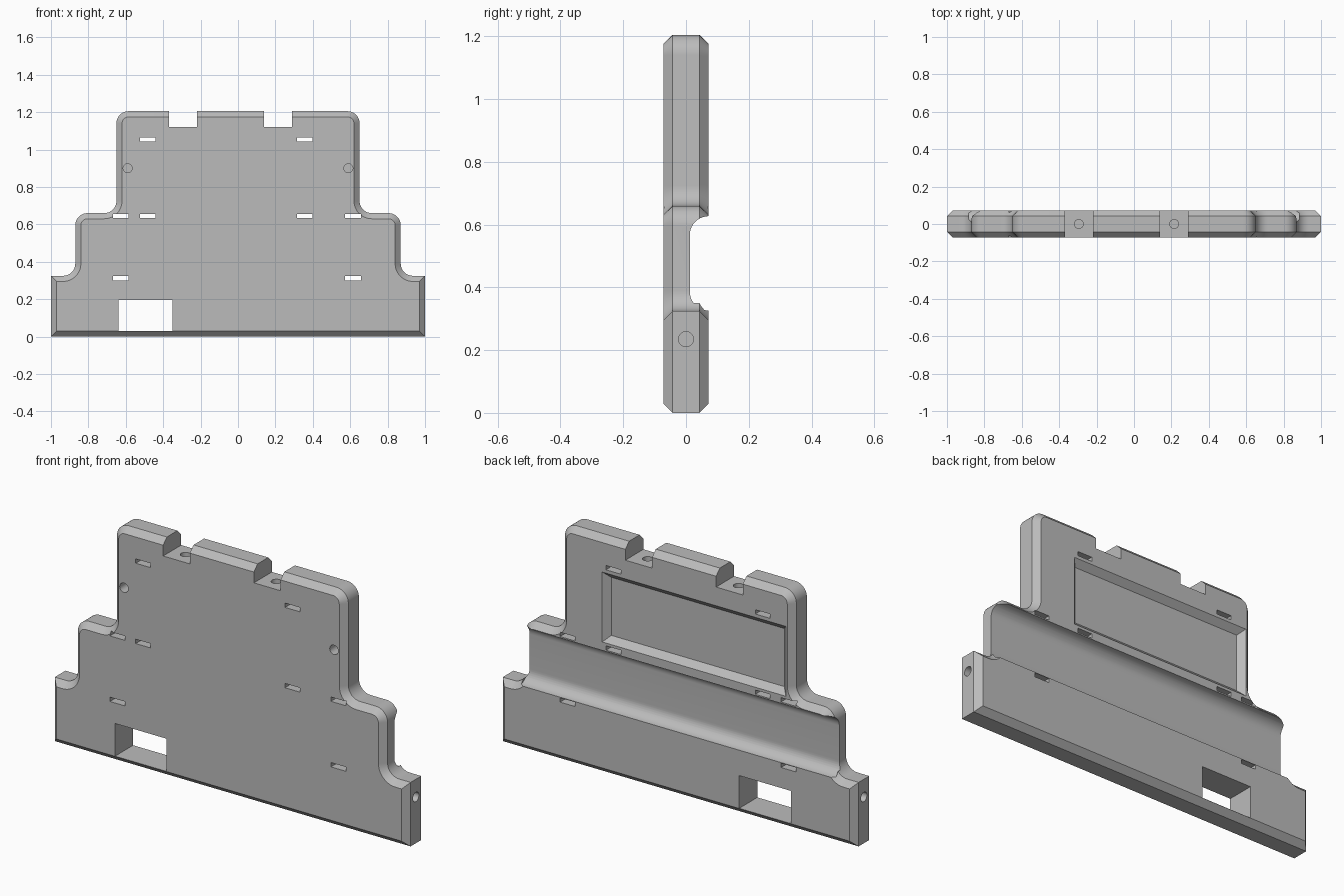
import bpy, bmesh, math
from mathutils import Vector, Matrix

if "Cube" in bpy.data.objects:
    bpy.data.objects.remove(bpy.data.objects["Cube"])

HALF = 0.0725      # half thickness of the plate
BEVEL = 0.03       # edge chamfer
R = 0.065          # radius of the rounded steps

grey = bpy.data.materials.new("plain grey")
grey.use_nodes = True
COLOUR = (0.5, 0.5, 0.5, 1)
grey.diffuse_color = COLOUR
grey.node_tree.nodes["Principled BSDF"].inputs["Base Color"].default_value = COLOUR


def make_object(name, bm):
    bmesh.ops.recalc_face_normals(bm, faces=bm.faces)
    mesh = bpy.data.meshes.new(name)
    bm.to_mesh(mesh)
    bm.free()
    mesh.materials.append(grey)
    obj = bpy.data.objects.new(name, mesh)
    bpy.context.collection.objects.link(obj)
    return obj


def loft(name, rings):
    """Closed solid through rings of equal length."""
    bm = bmesh.new()
    loops = [[bm.verts.new(p) for p in ring] for ring in rings]
    for a, b in zip(loops, loops[1:]):
        for i in range(len(a)):
            j = (i + 1) % len(a)
            bm.faces.new((a[i], a[j], b[j], b[i]))
    bm.faces.new(loops[0])
    bm.faces.new(loops[-1])
    return make_object(name, bm)


def arc(cx, cz, r, start, end, steps=10):
    angles = [math.radians(start + (end - start) * i / steps) for i in range(steps + 1)]
    return [Vector((cx + r * math.cos(a), cz + r * math.sin(a))) for a in angles]


def inset(points, d):
    """Mitred inward offset of a counter-clockwise outline."""
    result = []
    for i, p in enumerate(points):
        a = (p - points[i - 1]).normalized()
        b = (points[(i + 1) % len(points)] - p).normalized()
        na, nb = Vector((-a.y, a.x)), Vector((-b.y, b.x))
        result.append(p + (na + nb) * d / (1 + na.dot(nb)))
    return result


def at_depth(points, y):
    return [(p.x, y, p.y) for p in points]


def box(name, x0, x1, y0, y1, z0, z1):
    corners = [Vector(c) for c in ((x0, z0), (x1, z0), (x1, z1), (x0, z1))]
    return loft(name, [at_depth(corners, y0), at_depth(corners, y1)])


def rod(name, centre, axis, length, r=0.024):
    bm = bmesh.new()
    turn = Vector((0, 0, 1)).rotation_difference(Vector(axis)).to_matrix().to_4x4()
    bmesh.ops.create_cone(bm, cap_ends=True, segments=24, radius1=r, radius2=r,
                          depth=length, matrix=Matrix.Translation(centre) @ turn)
    return make_object(name, bm)


# Stepped plate with chamfered rim
half = [Vector((1, 0)), Vector((1, 0.325))]
half += arc(0.935, 0.325 + R, R, 270, 180)
half += arc(0.87 - R, 0.66 - R, R, 0, 90)
half += arc(0.65 + R, 0.66 + R, R, 270, 180)
half += arc(0.65 - R, 1.205 - R, R, 0, 90)
outline = half + [Vector((-p.x, p.y)) for p in reversed(half)]
rim = inset(outline, BEVEL)
plate = loft("stepped_plate", [at_depth(rim, -HALF), at_depth(outline, BEVEL - HALF),
                               at_depth(outline, HALF - BEVEL), at_depth(rim, HALF)])

cutters = []

# Long rounded channel across the back
floor_y, cr = 0.012, HALF - 0.012
section = arc(HALF, 0.627 - cr, cr, 90, 180) + arc(HALF, 0.326 + cr, cr, 180, 270)
section += [Vector((0.2, 0.326)), Vector((0.2, 0.627))]
cutters.append(loft("channel_cutter", [[(x, p.x, p.y) for p in section]
                                       for x in (-0.884, 0.884)]))

# Shallow pocket with sloped sides on the back
opening = [Vector(c) for c in ((-0.612, 0.67), (0.42, 0.67), (0.42, 1.025), (-0.612, 1.025))]
cutters.append(loft("pocket_cutter", [at_depth(inset(opening, 0.03), HALF - 0.03),
                                      at_depth(opening, HALF),
                                      at_depth(opening, HALF + 0.05)]))

# Window near the bottom
cutters.append(box("window_cutter", -0.64, -0.35, -1, 1, 0.031, 0.197))

# Top notches, each with a screw hole
for x in (-0.295, 0.215):
    cutters.append(box("notch_cutter", x - 0.075, x + 0.075, -1, 1, 1.12, 1.5))
    cutters.append(rod("notch_hole_cutter", (x, 0, 1.1), (0, 0, 1), 0.2))

# Strap slots through the plate
for z, xs in ((1.053, (-0.482, 0.357)), (0.645, (-0.627, -0.482, 0.357, 0.615)),
              (0.312, (-0.627, 0.615))):
    for x in xs:
        cutters.append(box("slot_cutter", x - 0.042, x + 0.042, -1, 1, z - 0.011, z + 0.011))

# Blind holes in the front and in both ends
for side in (-1, 1):
    cutters.append(rod("front_hole_cutter", (side * 0.59, -HALF, 0.9), (0, 1, 0), 0.16))
    cutters.append(rod("end_hole_cutter", (side, 0, 0.235), (1, 0, 0), 0.24))

# Apply the cuts and remove the cutters
bpy.ops.object.select_all(action='DESELECT')
plate.select_set(True)
bpy.context.view_layer.objects.active = plate
for cutter in cutters:
    cutter.hide_render = True
    mod = plate.modifiers.new("cut", 'BOOLEAN')
    mod.operation = 'DIFFERENCE'
    mod.solver = 'EXACT'
    mod.object = cutter
    bpy.ops.object.modifier_apply(modifier=mod.name)
    bpy.data.objects.remove(cutter)

bpy.ops.object.shade_smooth_by_angle(angle=math.radians(30))
